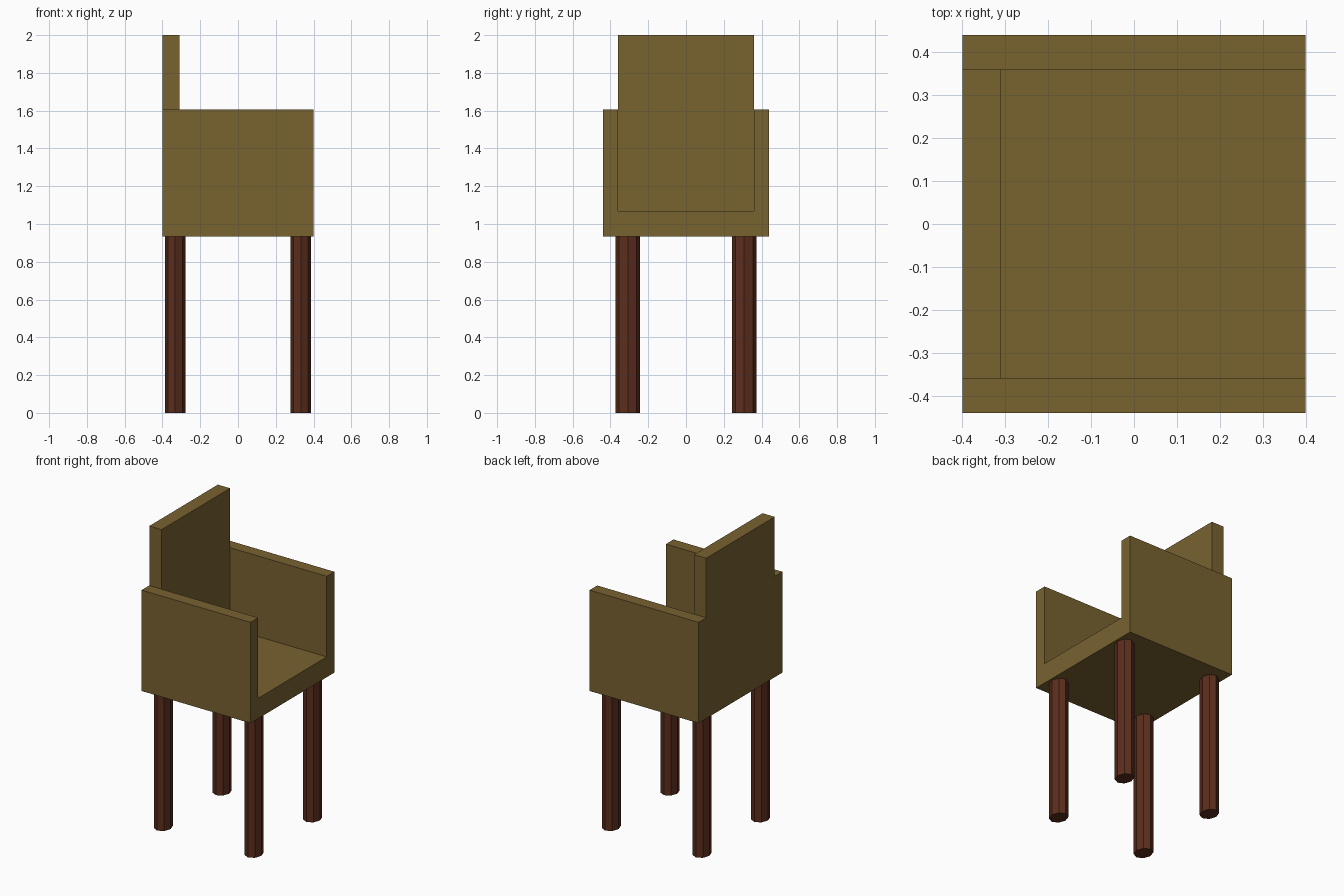
import bpy, bmesh, math
from mathutils import Matrix, Vector

if "Cube" in bpy.data.objects:
    bpy.data.objects.remove(bpy.data.objects["Cube"])


def material(name, rgb):
    m = bpy.data.materials.new(name)
    m.diffuse_color = (*rgb, 1)
    m.use_nodes = True
    m.node_tree.nodes["Principled BSDF"].inputs["Base Color"].default_value = m.diffuse_color
    return m


def add_object(name, bm, mat):
    bmesh.ops.recalc_face_normals(bm, faces=bm.faces)
    me = bpy.data.meshes.new(name)
    bm.to_mesh(me)
    bm.free()
    me.materials.append(mat)
    ob = bpy.data.objects.new(name, me)
    bpy.context.collection.objects.link(ob)
    return ob


def extrude_x(name, profile, x0, x1, mat):
    """Extrude a (y, z) outline from x0 to x1."""
    bm = bmesh.new()
    face = bm.faces.new([bm.verts.new((x0, y, z)) for y, z in profile])
    new = bmesh.ops.extrude_face_region(bm, geom=[face], use_keep_orig=True)["geom"]
    verts = [v for v in new if isinstance(v, bmesh.types.BMVert)]
    bmesh.ops.translate(bm, vec=(x1 - x0, 0, 0), verts=verts)
    return add_object(name, bm, mat)


upholstery = material("upholstery", (0.19, 0.122, 0.03))
wood = material("dark_wood", (0.105, 0.027, 0.012))

BASE, SEAT, ARM, TOP = 0.935, 1.07, 1.605, 2.0
W, IN = 0.44, 0.36       # outer and inner half widths
X0, XB, X1 = -0.4, -0.31, 0.4

# Seat with both arms: one U-shaped outline
body = extrude_x("seat_and_arms",
                 [(-W, BASE), (W, BASE), (W, ARM), (IN, ARM),
                  (IN, SEAT), (-IN, SEAT), (-IN, ARM), (-W, ARM)],
                 X0, X1, upholstery)

# Backrest, merged flush into the seat and arms
back = extrude_x("backrest_helper",
                 [(-IN, SEAT), (IN, SEAT), (IN, TOP), (-IN, TOP)],
                 X0, XB, upholstery)
back.hide_render = True
back.hide_set(True)
union = body.modifiers.new("backrest", 'BOOLEAN')
union.operation = 'UNION'
union.solver = 'EXACT'
union.object = back

# Four slightly oval eight-sided legs
for sx, end in ((-1, "back"), (1, "front")):
    for sy, side in ((-1, "right"), (1, "left")):
        bm = bmesh.new()
        bmesh.ops.create_cone(bm, cap_ends=True, segments=8,
                              radius1=1, radius2=1, depth=BASE)
        bmesh.ops.scale(bm, vec=(0.054, 0.065, 1), verts=bm.verts)
        leg = add_object(f"{end}_{side}_leg", bm, wood)
        leg.location = (sx * 0.333, sy * 0.308, BASE / 2)
